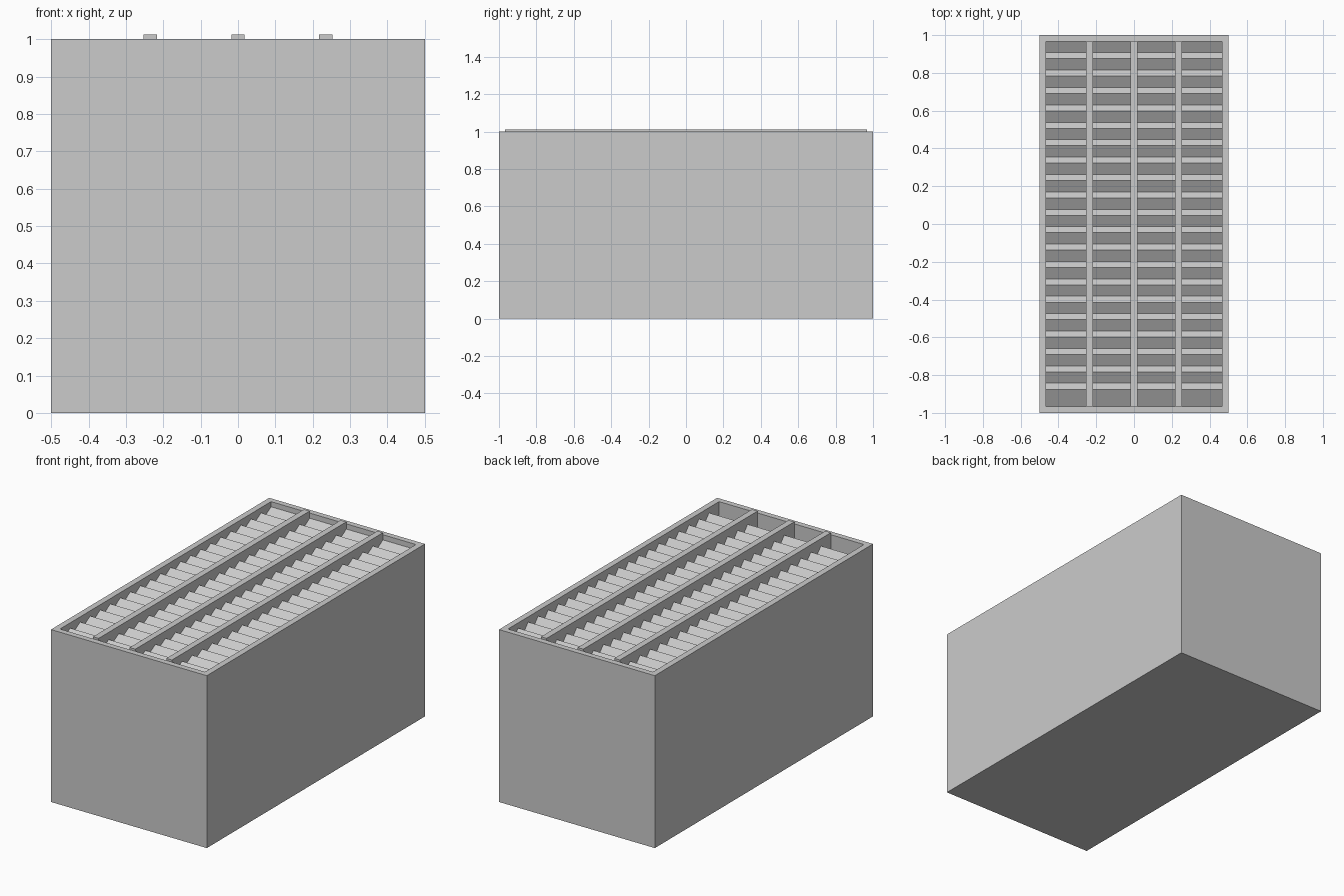
import bpy, bmesh

if "Cube" in bpy.data.objects:
    bpy.data.objects.remove(bpy.data.objects["Cube"])

HALF_X, HALF_Y, TOP = 0.5, 1.0, 1.0
IN_X, IN_Y = 0.465, 0.967
FLOOR = 0.90
COUNT = 21


def finish(name, bm):
    bmesh.ops.recalc_face_normals(bm, faces=bm.faces[:])
    mesh = bpy.data.meshes.new(name)
    bm.to_mesh(mesh)
    bm.free()
    obj = bpy.data.objects.new(name, mesh)
    bpy.context.collection.objects.link(obj)
    return obj


def box(name, x0, x1, y0, y1, z0, z1):
    bm = bmesh.new()
    bmesh.ops.create_cube(bm, size=1)
    for v in bm.verts:
        v.co.x = x1 if v.co.x > 0 else x0
        v.co.y = y1 if v.co.y > 0 else y0
        v.co.z = z1 if v.co.z > 0 else z0
    return finish(name, bm)


# Housing: a block with a shallow recess in the top
bm = bmesh.new()


def ring(x, y, z):
    return [bm.verts.new((sx * x, sy * y, z))
            for sx, sy in ((-1, -1), (1, -1), (1, 1), (-1, 1))]


rings = [ring(HALF_X, HALF_Y, 0), ring(HALF_X, HALF_Y, TOP),
         ring(IN_X, IN_Y, TOP), ring(IN_X, IN_Y, FLOOR)]
for a, b in zip(rings, rings[1:]):
    for i in range(4):
        j = (i + 1) % 4
        bm.faces.new((a[i], a[j], b[j], b[i]))
bm.faces.new(rings[0])
bm.faces.new(rings[-1])
finish("housing", bm)

# Louvers: sawtooth slats rising toward the back, one bank per bay
pitch = 2 * IN_Y / COUNT
low, high, drop = 0.915, 0.97, 0.032
profile = [(-IN_Y, FLOOR), (-IN_Y, low)]
for i in range(COUNT):
    start = -IN_Y + i * pitch
    if i:
        profile.append((start + drop, low + (high - low) * drop / pitch))
    profile.append((start + pitch, high))
profile.append((IN_Y, FLOOR))


def louver_bank(name, x0, x1):
    bm = bmesh.new()
    left = [bm.verts.new((x0, y, z)) for y, z in profile]
    right = [bm.verts.new((x1, y, z)) for y, z in profile]
    n = len(profile)
    for i in range(n):
        j = (i + 1) % n
        bm.faces.new((left[i], left[j], right[j], right[i]))
    bm.faces.new(left)
    bm.faces.new(right)
    finish(name, bm)


bars = (-0.235, 0.0, 0.235)
half_bar = 0.018
edges = [-IN_X] + [s for b in bars for s in (b - half_bar, b + half_bar)] + [IN_X]
for k in range(4):
    louver_bank(f"louver_bank_{k + 1}", edges[2 * k], edges[2 * k + 1])

# Lengthwise divider bars standing just above the rim
for k, x in enumerate(bars):
    box(f"divider_bar_{k + 1}", x - half_bar, x + half_bar, -IN_Y, IN_Y, FLOOR, 1.012)
